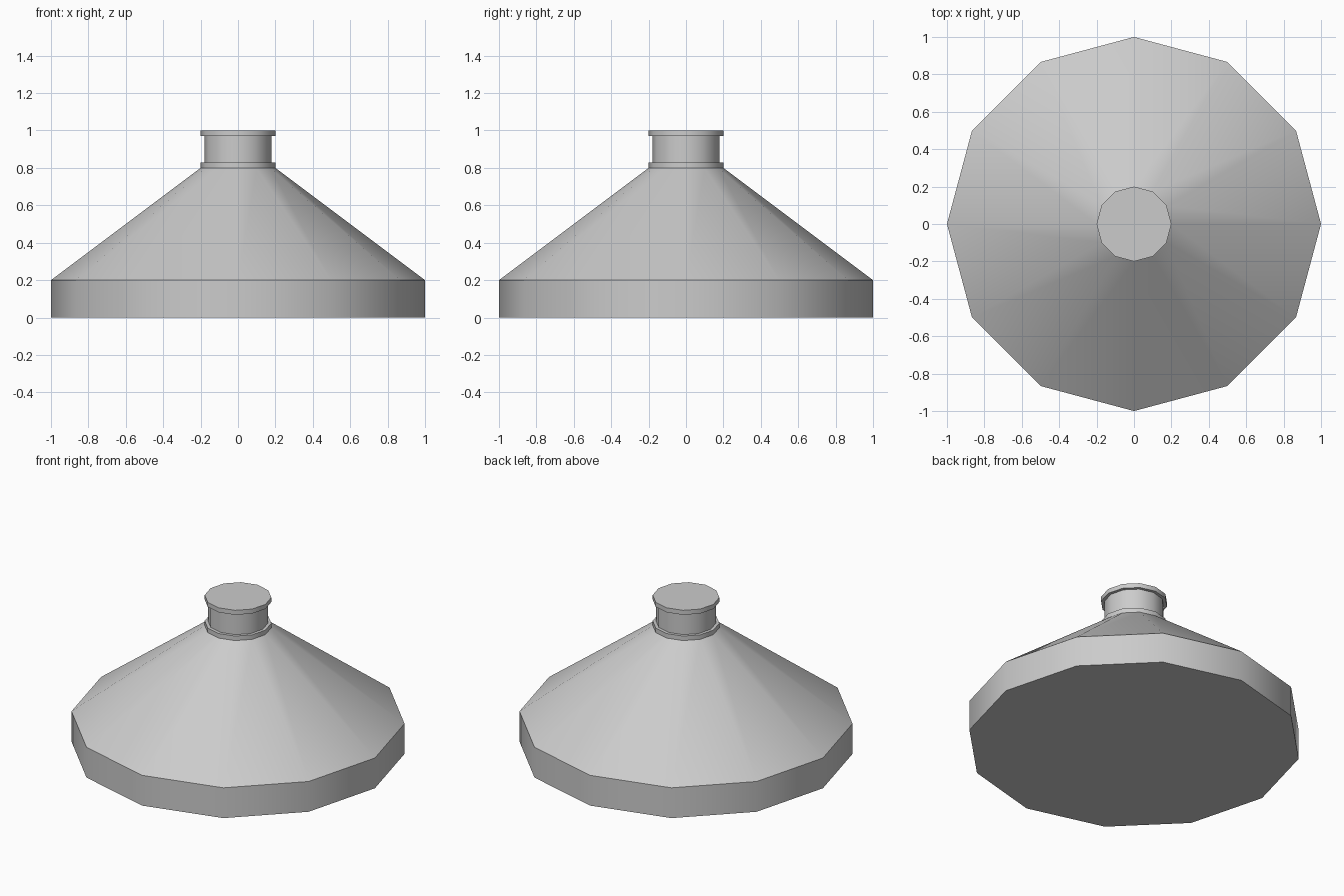
import bpy, bmesh
from math import cos, sin, tau, radians

if "Cube" in bpy.data.objects:
    bpy.data.objects.remove(bpy.data.objects["Cube"])

SIDES = 12


def lathe(name, profile, cap_bottom=False, cap_top=False):
    """Revolve (radius, z) points into a 12-sided object."""
    bm = bmesh.new()
    rings = [[bm.verts.new((r * cos(tau * i / SIDES), r * sin(tau * i / SIDES), z))
              for i in range(SIDES)] for r, z in profile]
    for low, high in zip(rings, rings[1:]):
        for i in range(SIDES):
            j = (i + 1) % SIDES
            bm.faces.new((low[i], low[j], high[j], high[i]))
    if cap_bottom:
        bm.faces.new(rings[0][::-1])
    if cap_top:
        bm.faces.new(rings[-1])
    mesh = bpy.data.meshes.new(name)
    bm.to_mesh(mesh)
    bm.free()
    obj = bpy.data.objects.new(name, mesh)
    bpy.context.collection.objects.link(obj)

    # Smooth around the sides, sharp at the rims
    bpy.ops.object.select_all(action='DESELECT')
    obj.select_set(True)
    bpy.context.view_layer.objects.active = obj
    bpy.ops.object.shade_smooth_by_angle(angle=radians(35))
    return obj


# Wide base band and sloping cone
lathe("cone_body", [(1, 0), (1, 0.2), (0.2, 0.8)], cap_bottom=True)

# Neck with a collar at its foot and a flange at its top
lathe("neck", [(0.2, 0.8), (0.2, 0.83), (0.18, 0.83),
               (0.18, 0.97), (0.2, 0.97), (0.2, 1.0)], cap_top=True)
